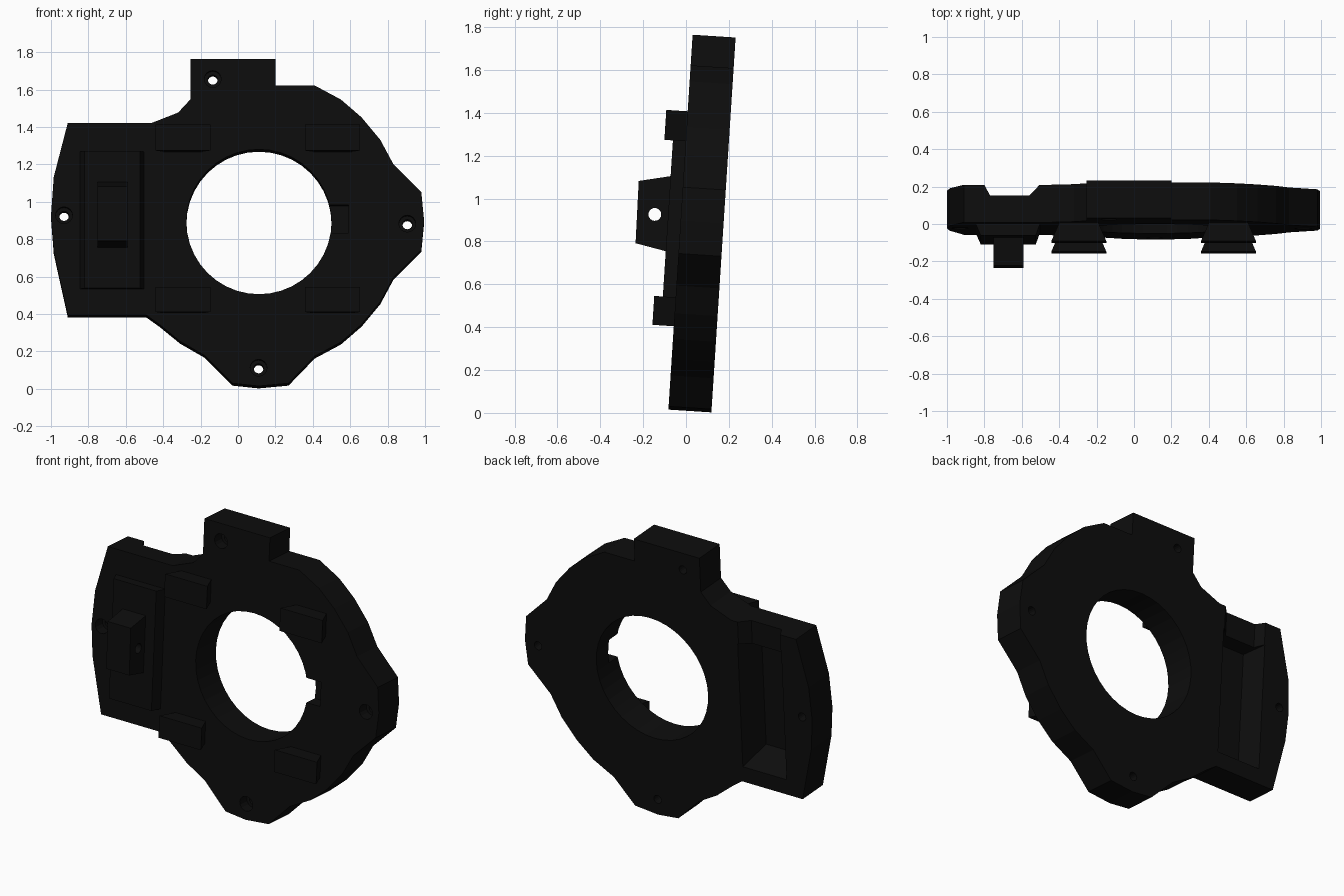
import bpy, bmesh, math
from mathutils import Matrix

old = bpy.data.objects.get("Cube")
if old:
    bpy.data.objects.remove(old, do_unlink=True)

black = bpy.data.materials.new("matte_black")
black.use_nodes = True
colour = (0.004, 0.004, 0.004, 1)
black.diffuse_color = colour
black.node_tree.nodes["Principled BSDF"].inputs["Base Color"].default_value = colour

LEAN = Matrix.Rotation(math.radians(-3.7), 4, 'X')
FRONT, BACK, RAISED = -0.083, 0.118, -0.143


def loft(name, ring_a, ring_b, cutter=False):
    """Closed solid between two matching rings of points."""
    bm = bmesh.new()
    a = [bm.verts.new(p) for p in ring_a]
    b = [bm.verts.new(p) for p in ring_b]
    bm.faces.new(a)
    bm.faces.new(b)
    for i in range(len(a)):
        j = (i + 1) % len(a)
        bm.faces.new((a[i], a[j], b[j], b[i]))
    bmesh.ops.recalc_face_normals(bm, faces=bm.faces)
    mesh = bpy.data.meshes.new(name)
    bm.to_mesh(mesh)
    bm.free()
    mesh.materials.append(black)
    ob = bpy.data.objects.new(name, mesh)
    bpy.context.collection.objects.link(ob)
    ob.matrix_world = LEAN
    ob.hide_render = cutter
    return ob


def slab(name, outline, y0, y1, outline_back=None, cutter=False):
    """Loft along y between (x, z) outlines."""
    return loft(name, [(x, y0, z) for x, z in outline],
                [(x, y1, z) for x, z in outline_back or outline], cutter)


def rect(x0, x1, z0, z1):
    return [(x0, z0), (x1, z0), (x1, z1), (x0, z1)]


def circle(u, v, r, n):
    return [(u + r * math.cos(math.tau * i / n), v + r * math.sin(math.tau * i / n))
            for i in range(n)]


def cut(target, cutters):
    """Subtract the cutters, bake the result and remove them."""
    for c in cutters:
        mod = target.modifiers.new("cut", 'BOOLEAN')
        mod.operation = 'DIFFERENCE'
        mod.solver = 'EXACT'
        mod.object = c
    bpy.context.view_layer.update()
    graph = bpy.context.evaluated_depsgraph_get()
    mesh = bpy.data.meshes.new_from_object(target.evaluated_get(graph))
    target.modifiers.clear()
    target.data = mesh
    for c in cutters:
        bpy.data.objects.remove(c, do_unlink=True)


# Main plate: faceted ring with lobes, a top tab and a side wing
right_side = [(0.41, 0.17), (0.55, 0.245), (0.66, 0.34), (0.76, 0.46), (0.83, 0.59), (0.98, 0.74)]
outline = [(-0.03, 0.025), (0.11, 0.01), (0.27, 0.025)] + right_side + [(0.995, 0.895)]
outline += [(x, 1.79 - z) for x, z in reversed(right_side)]
outline += [(0.2, 1.62), (0.2, 1.763), (-0.255, 1.763), (-0.255, 1.545), (-0.32, 1.475),
            (-0.46, 1.42), (-0.91, 1.42), (-0.985, 1.13), (-1, 0.92), (-0.985, 0.73),
            (-0.91, 0.39), (-0.49, 0.39), (-0.42, 0.34), (-0.31, 0.25), (-0.18, 0.175)]
plate = slab("mount_plate", outline, FRONT, BACK)

# Raised wing panel on the front
panel = slab("wing_panel", rect(-0.85, -0.5, 0.53, 1.265), FRONT + 0.01, RAISED,
             rect(-0.82, -0.525, 0.53, 1.265))

# Central opening with a small notch in the rim
cutters = [slab("opening", circle(0.112, 0.89, 0.388, 40), -0.3, 0.3, cutter=True),
           slab("rim_notch", rect(0.4, 0.59, 0.83, 0.98), -0.2, 0.0, cutter=True)]

# Counterbored screw holes
for x, z in [(-0.135, 1.655), (-0.93, 0.925), (0.905, 0.88), (0.11, 0.108)]:
    cutters.append(slab("screw_hole", circle(x, z, 0.026, 16), -0.3, 0.3, cutter=True))
    cutters.append(slab("counterbore", circle(x, z, 0.045, 16), -0.3, FRONT + 0.07, cutter=True))

# Back channel, open at the top
cutters.append(slab("channel", rect(-0.77, -0.56, 1.1, 1.5), BACK - 0.057, BACK + 0.01,
                    rect(-0.805, -0.495, 1.1, 1.5), cutter=True))


def pocket():
    return slab("pocket", rect(-0.77, -0.56, 0.58, 1.26), BACK - 0.15, BACK + 0.01,
                rect(-0.805, -0.495, 0.48, 1.28), cutter=True)


cutters.append(pocket())
cut(plate, cutters)

# Pivot lug with a cross hole
side = [(RAISED + 0.01, 1.10), (-0.29, 1.066), (-0.286, 0.775), (RAISED + 0.01, 0.745)]
lug = loft("pivot_lug", [(-0.75, y, z) for y, z in side], [(-0.59, y, z) for y, z in side])
bore = circle(-0.205, 0.915, 0.03, 20)
cut(lug, [loft("cross_bore", [(-0.9, y, z) for y, z in bore],
               [(-0.4, y, z) for y, z in bore], True)])

# Four dovetail pads around the opening
for side_name, x in (("right", -0.295), ("left", 0.505)):
    for level, z0, z1 in (("lower", 0.4, 0.535), ("upper", 1.265, 1.405)):
        slab(f"{level}_{side_name}_pad", rect(x - 0.1, x + 0.1, z0, z1), FRONT + 0.01,
             FRONT - 0.1, rect(x - 0.147, x + 0.147, z0, z1))
